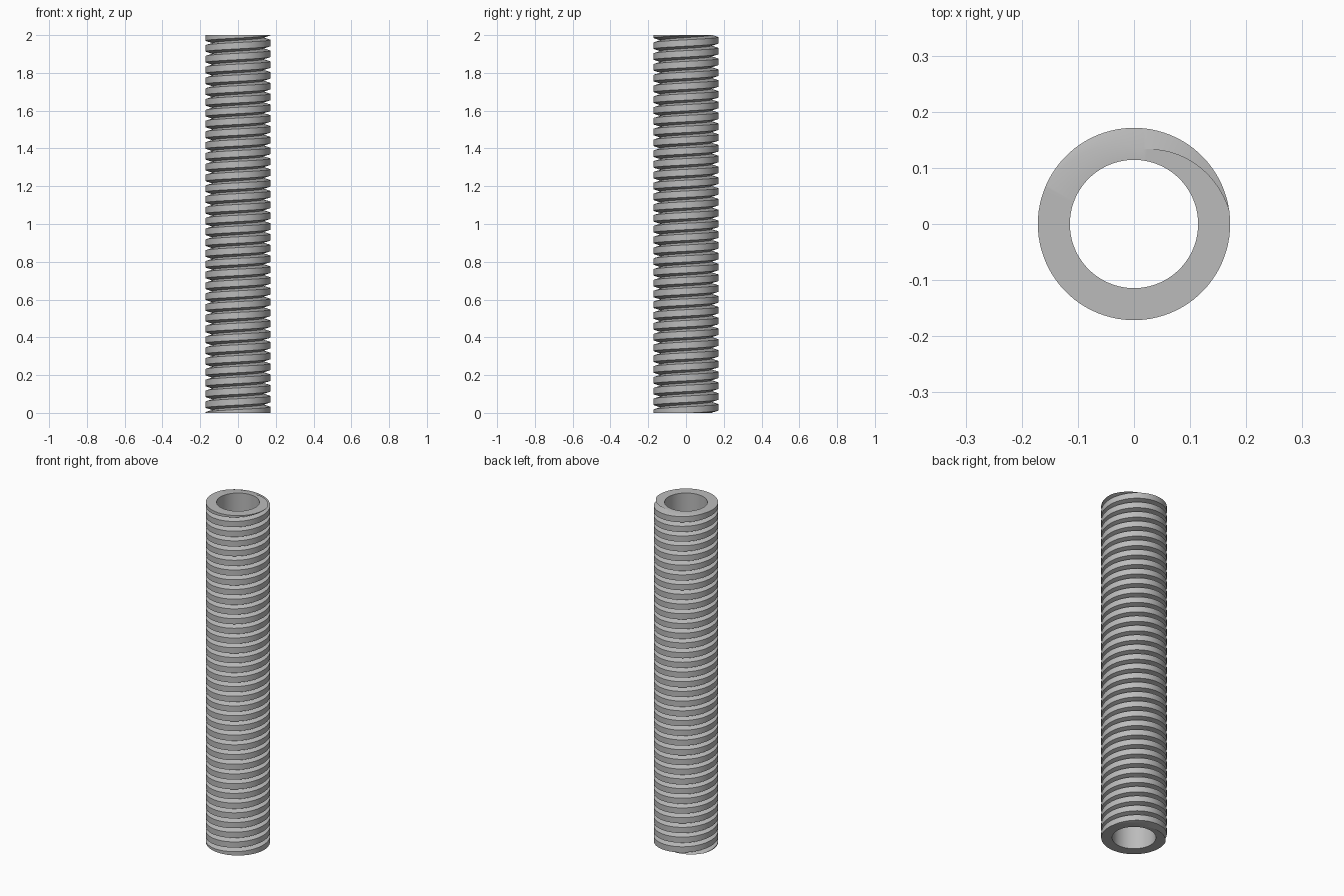
import bpy
import bmesh
from math import cos, sin, radians, tau

if "Cube" in bpy.data.objects:
    bpy.data.objects.remove(bpy.data.objects["Cube"], do_unlink=True)

HEIGHT = 2.0
TURNS = 35
PITCH = HEIGHT / TURNS
CREST, ROOT, BORE = 0.1714, 0.134, 0.1143
HALF_GROOVE = 0.206 * PITCH      # half the groove width at the crest
PHASE = radians(83)              # angle at which the groove meets each end
SEGS = 90


def ring_point(bm, radius, step, z):
    a = tau * step / SEGS
    return bm.verts.new((radius * cos(a), radius * sin(a), z))


bm = bmesh.new()

# Outer thread: lower lip, root and upper lip rails wound as one helix,
# running past both ends so it can be trimmed flat
first, last = -3 * SEGS, (TURNS + 3) * SEGS
low, root, high = [], [], []
for k in range(first, last):
    z = PITCH * (k / SEGS - PHASE / tau)
    low.append(ring_point(bm, CREST, k, z - HALF_GROOVE))
    root.append(ring_point(bm, ROOT, k, z))
    high.append(ring_point(bm, CREST, k, z + HALF_GROOVE))

for i in range(len(low) - 1):
    j = i + 1
    bm.faces.new((low[i], low[j], root[j], root[i]))
    bm.faces.new((root[i], root[j], high[j], high[i]))
    if j + SEGS < len(low):
        bm.faces.new((high[i], high[j], low[j + SEGS], low[i + SEGS]))

# Straight bore
bottom = [ring_point(bm, BORE, k, -0.2) for k in range(SEGS)]
top = [ring_point(bm, BORE, k, HEIGHT + 0.2) for k in range(SEGS)]
for i in range(SEGS):
    j = (i + 1) % SEGS
    bm.faces.new((bottom[i], top[i], top[j], bottom[j]))

# Trim both ends flat and close them with annular caps
for z, direction in ((0, -1), (HEIGHT, 1)):
    cut = bmesh.ops.bisect_plane(
        bm, geom=bm.verts[:] + bm.edges[:] + bm.faces[:], dist=1e-6,
        plane_co=(0, 0, z), plane_no=(0, 0, direction), clear_outer=True)
    rim = [e for e in cut["geom_cut"]
           if isinstance(e, bmesh.types.BMEdge) and e.is_boundary]
    bmesh.ops.triangle_fill(bm, edges=rim, use_beauty=True,
                            normal=(0, 0, direction))

bmesh.ops.recalc_face_normals(bm, faces=bm.faces[:])
mesh = bpy.data.meshes.new("threaded_tube")
bm.to_mesh(mesh)
bm.free()

tube = bpy.data.objects.new("threaded_tube", mesh)
bpy.context.collection.objects.link(tube)

# Plain grey metal
grey = bpy.data.materials.new("grey")
grey.use_nodes = True
colour = (0.5, 0.5, 0.5, 1)
grey.diffuse_color = colour
grey.node_tree.nodes["Principled BSDF"].inputs["Base Color"].default_value = colour
mesh.materials.append(grey)

bpy.ops.object.select_all(action="DESELECT")
tube.select_set(True)
bpy.context.view_layer.objects.active = tube
bpy.ops.object.shade_smooth_by_angle(angle=radians(30))
